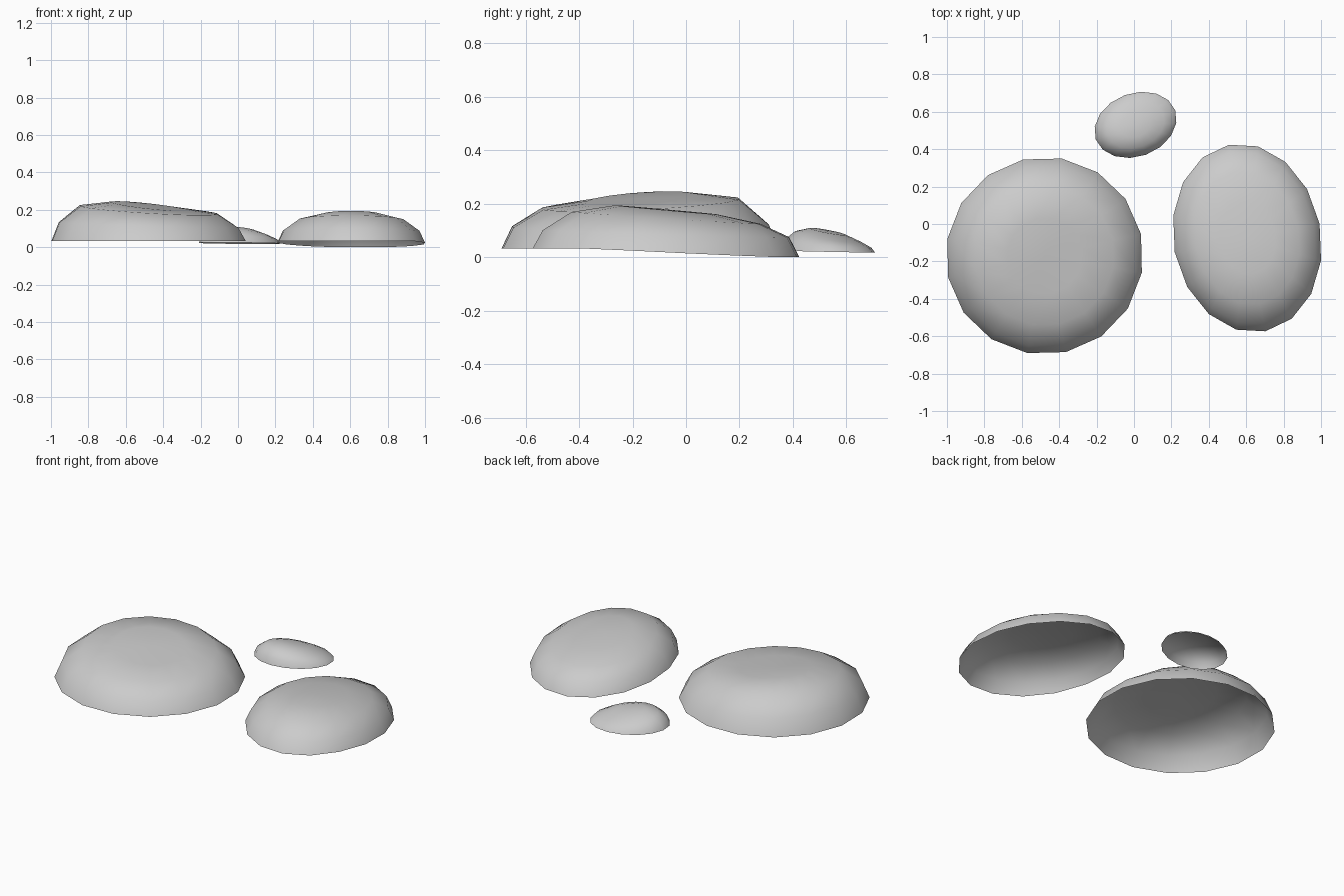
import bpy, bmesh, math

if "Cube" in bpy.data.objects:
    bpy.data.objects.remove(bpy.data.objects["Cube"])

SEGS = 16


def dome(name, centre, a, b, rings, pole_z, rim_max=9.0):
    """Open dome: elliptical rings spanned by axes a, b; each ring = (z, x slope, y slope)."""
    bm = bmesh.new()
    cx, cy = centre
    loops = []
    for k, (z, sx, sy) in enumerate(rings):
        r = math.cos(k * math.pi / 8)
        loop = []
        for i in range(SEGS):
            t = 2 * math.pi * i / SEGS
            c, s = r * math.cos(t), r * math.sin(t)
            dx, dy = a[0] * c + b[0] * s, a[1] * c + b[1] * s
            h = z + sx * dx + sy * dy
            if k == 0:
                h = max(0.0, min(h, rim_max))
            loop.append(bm.verts.new((cx + dx, cy + dy, h)))
        loops.append(loop)
    # side bands
    for lo, hi in zip(loops, loops[1:]):
        for i in range(SEGS):
            j = (i + 1) % SEGS
            bm.faces.new((lo[j], lo[i], hi[i], hi[j]))
    # cap fan
    pole = bm.verts.new((cx, cy, pole_z))
    for i in range(SEGS):
        bm.faces.new((loops[-1][(i + 1) % SEGS], loops[-1][i], pole))
    for f in bm.faces:
        f.smooth = True
    # outward (upward) normals
    bm.normal_update()
    if sum(f.normal.z for f in bm.faces) < 0:
        bmesh.ops.reverse_faces(bm, faces=bm.faces[:])
    me = bpy.data.meshes.new(name)
    bm.to_mesh(me)
    bm.free()
    ob = bpy.data.objects.new(name, me)
    bpy.context.collection.objects.link(ob)
    return ob


# large round mound on the left
dome("large_mound", (-0.478, -0.17), (-0.52, 0.09), (0.092, 0.52),
     [(0.032, 0, 0), (0.118, -0.03, 0.01), (0.2, -0.06, 0.05), (0.22, -0.11, 0.07)], 0.22)

# oval mound on the right, its back rim dipping to the ground
dome("oval_mound", (0.605, -0.075), (-0.395, 0.12), (0.058, 0.49),
     [(0.024, -0.015, -0.05), (0.088, -0.01, -0.03), (0.147, -0.01, -0.065),
      (0.177, -0.01, -0.09)], 0.178, rim_max=0.032)

# small mound at the back
dome("small_mound", (0.008, 0.53), (-0.218, -0.01), (0.03, 0.177),
     [(0.021, -0.005, -0.02), (0.049, -0.03, -0.08), (0.076, -0.07, -0.14),
      (0.096, -0.07, -0.17)], 0.097)
